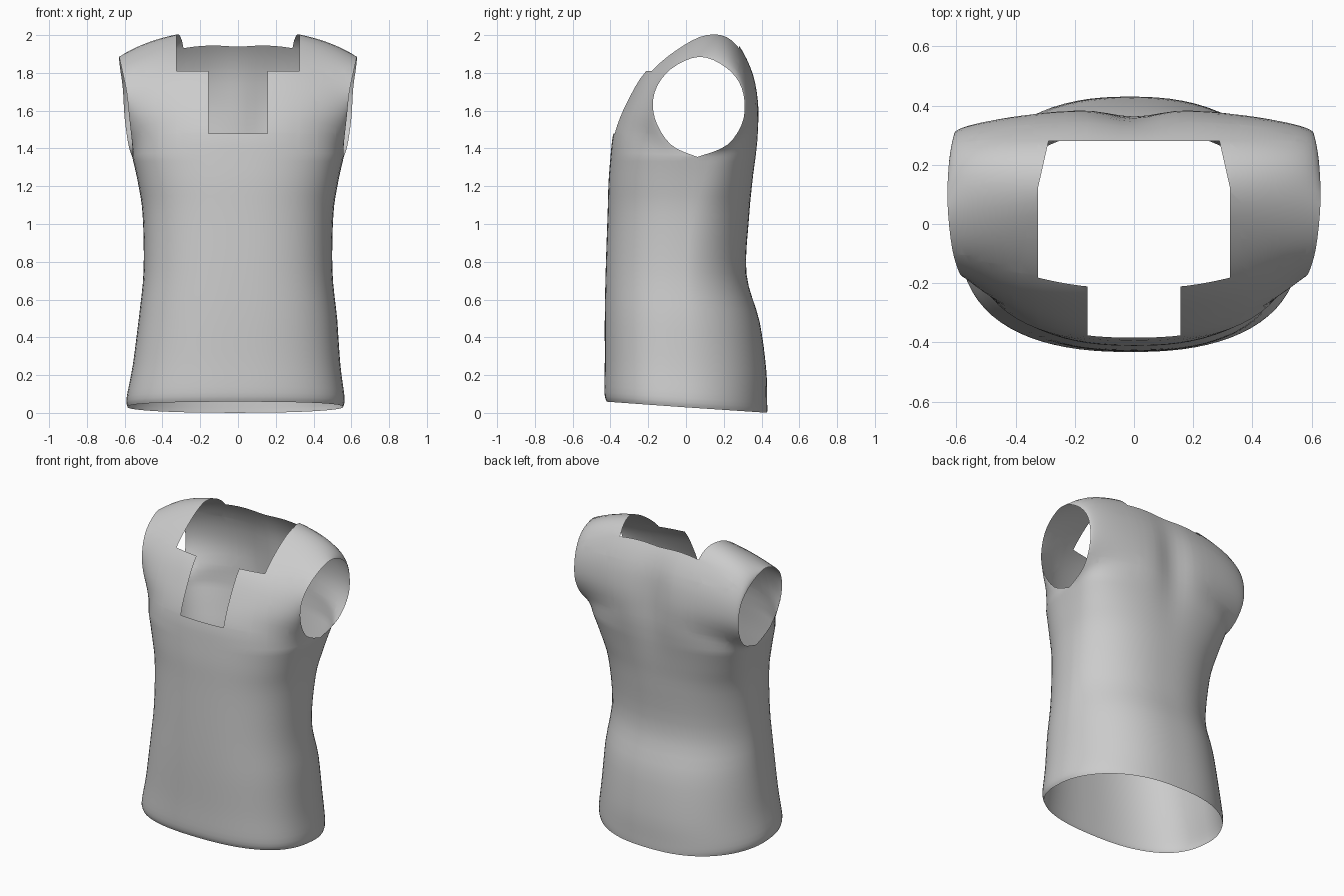
import bpy, bmesh, math
from mathutils import Vector

if "Cube" in bpy.data.objects:
    bpy.data.objects.remove(bpy.data.objects["Cube"], do_unlink=True)

COLUMNS = 40   # quads across each panel
STEPS = 4      # rows between two key rows

# Body below the armpits: height, half width, seam y, front y, back y,
# front roundness, back roundness
BODY = [
    (0.03, 0.57, -0.01, -0.42, 0.43, 2.7, 1.9),
    (0.08, 0.577, -0.01, -0.432, 0.43, 2.7, 1.9),
    (0.25, 0.55, -0.01, -0.43, 0.425, 2.7, 1.9),
    (0.5, 0.525, 0, -0.43, 0.39, 2.7, 1.8),
    (0.75, 0.5, 0, -0.425, 0.32, 2.6, 1.7),
    (1.05, 0.505, 0.02, -0.415, 0.335, 2.6, 2),
    (1.22, 0.53, 0.04, -0.41, 0.355, 2.8, 2.6),
    (1.355, 0.56, 0.06, -0.40, 0.375, 3, 3.2),
]
# Shoulder piece, front to back: middle y z, armhole edge x y z, roundness
SHOULDER = [
    (-0.382, 1.49, 0.56, -0.08, 1.42, 2),
    (-0.32, 1.64, 0.575, -0.165, 1.56, 1.5),
    (-0.213, 1.815, 0.59, -0.165, 1.70, 1),
    (-0.04, 1.95, 0.615, -0.08, 1.82, 1),
    (0.12, 2.03, 0.63, 0.07, 1.885, 1),
    (0.25, 1.985, 0.625, 0.21, 1.83, 1.7),
    (0.345, 1.83, 0.61, 0.295, 1.72, 1.6),
    (0.385, 1.66, 0.60, 0.305, 1.56, 1.5),
    (0.39, 1.49, 0.58, 0.22, 1.42, 1.35),
]


def spline(keys):
    """Smooth interpolation through key rows."""
    rows = []
    for i in range(len(keys) - 1):
        quad = [keys[max(i - 1, 0)], keys[i], keys[i + 1], keys[min(i + 2, len(keys) - 1)]]
        for k in range(STEPS):
            t = k / STEPS
            rows.append([b + 0.5 * t * (c - a + t * (2*a - 5*b + 4*c - d + t * (3*(b - c) + d - a)))
                         for a, b, c, d in zip(*quad)])
    return rows + [list(keys[-1])]


def body_rows(front):
    """Key rows of one lower panel; the hem dips towards the back."""
    rows = []
    for z, width, seam, front_y, back_y, front_round, back_round in BODY:
        tilt = 0.03 * (1 - z / BODY[-1][0])
        if front:
            rows.append((front_y, z + tilt, width, seam, z, front_round))
        else:
            rows.append((back_y, z - tilt, width, seam, z, back_round))
    return rows


def row_points(row):
    """One row of points from the right edge to the left edge."""
    mid_y, mid_z, edge_x, edge_y, edge_z, roundness = row
    for c in range(COLUMNS + 1):
        u = math.sin(math.pi * (c / COLUMNS - 0.5))
        f = max(0, 1 - abs(u) ** 2.4) ** (1 / roundness)
        x = edge_x * u
        y = edge_y + (mid_y - edge_y) * f
        z = edge_z + (mid_z - edge_z) * f
        # Shallow hollow along the upper spine
        if y > 0.2 and z > 1:
            y -= 0.032 * math.exp(-(x / 0.11) ** 2) * math.exp(-((z - 1.6) / 0.28) ** 2)
        # Hem hangs a little towards the right
        x -= 0.015 * max(0, 1 - z / 0.5)
        yield Vector((x, y, z))


# Sheet draped from the front hem over the shoulders to the back hem
front, back = body_rows(True), body_rows(False)[::-1]
over = [front[-1]] + SHOULDER + [back[0]]
rows = spline(front) + spline(over)[1:] + spline(back)[1:]

bm = bmesh.new()
grid = [[bm.verts.new(p) for p in row_points(row)] for row in rows]
for lower, upper in zip(grid, grid[1:]):
    for c in range(COLUMNS):
        bm.faces.new((lower[c], lower[c + 1], upper[c + 1], upper[c]))
# Close the side seams
bmesh.ops.remove_doubles(bm, verts=bm.verts[:], dist=0.0005)

# Neck opening: cut clean edge lines, then remove the faces inside
NECK, SLOT, NECK_Z, SLOT_Z, NECK_BACK = 0.325, 0.157, 1.81, 1.48, 0.28
corner = Vector((NECK, 0.12, 0))
slant = Vector((0.97, 0.22, 0))
cuts = [((0, 0, NECK_Z), (0, 0, 1)), ((0, 0, SLOT_Z), (0, 0, 1)),
        ((0, NECK_BACK, 0), (0, 1, 0))]
for side in (-1, 1):
    cuts += [((side * NECK, 0, 0), (1, 0, 0)), ((side * SLOT, 0, 0), (1, 0, 0)),
             ((side * corner.x, corner.y, 0), (side * slant.x, slant.y, 0))]
for point, normal in cuts:
    faces = [f for f in bm.faces if f.calc_center_median().z > 1.4]
    geom = set(faces)
    for f in faces:
        geom.update(f.verts)
        geom.update(f.edges)
    bmesh.ops.bisect_plane(bm, geom=list(geom), dist=1e-5, plane_co=point, plane_no=normal)


def in_neck(face):
    p = face.calc_center_median()
    ax = abs(p.x)
    collar = (ax < NECK and p.z > NECK_Z and p.y < NECK_BACK
              and (Vector((ax, p.y, 0)) - corner).dot(slant) < 0)
    slot = ax < SLOT and p.z > SLOT_Z and p.y < 0
    return collar or slot


bmesh.ops.delete(bm, geom=[f for f in bm.faces if in_neck(f)], context='FACES')

mesh = bpy.data.meshes.new("sleeveless_top")
bm.to_mesh(mesh)
bm.free()
top = bpy.data.objects.new("sleeveless_top", mesh)
bpy.context.collection.objects.link(top)

# Plain grey cloth
cloth = bpy.data.materials.new("grey_cloth")
cloth.use_nodes = True
color = (0.6, 0.6, 0.6, 1)
cloth.diffuse_color = color
cloth.node_tree.nodes["Principled BSDF"].inputs["Base Color"].default_value = color
mesh.materials.append(cloth)
mesh.shade_smooth()
